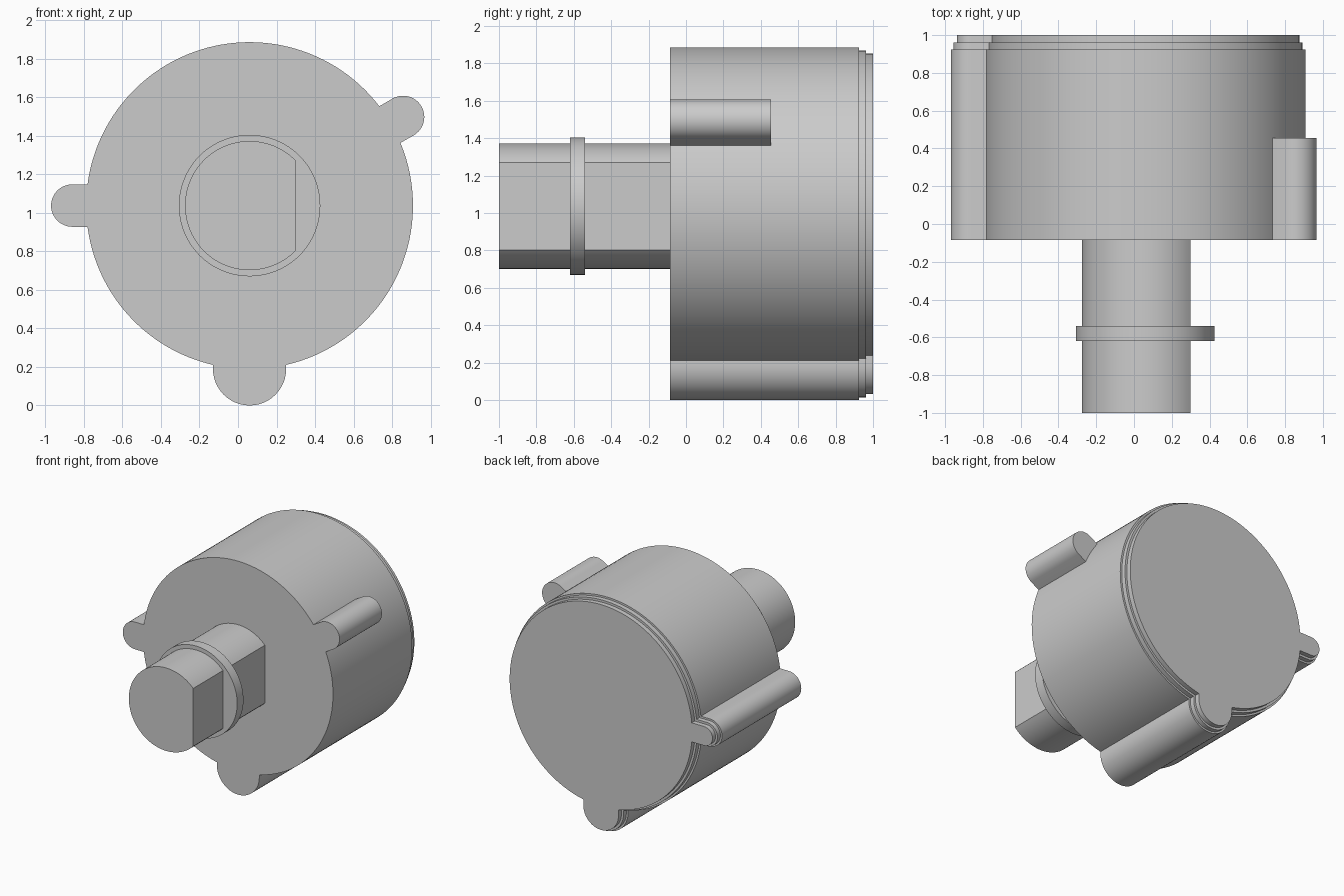
import bpy, bmesh
from math import sin, cos, asin, acos, radians, pi, tau

if "Cube" in bpy.data.objects:
    bpy.data.objects.remove(bpy.data.objects["Cube"])

CX, CZ = 0.06, 1.037       # main axis
BODY_R = 0.848
FRONT = -0.085

grey = bpy.data.materials.new("plain grey")
grey.use_nodes = True
colour = (0.6, 0.6, 0.6, 1)
grey.diffuse_color = colour
grey.node_tree.nodes["Principled BSDF"].inputs["Base Color"].default_value = colour


def arc(radius, start, end, steps, centre=(0, 0)):
    return [(centre[0] + radius * cos(start + (end - start) * i / steps),
             centre[1] + radius * sin(start + (end - start) * i / steps))
            for i in range(steps + 1)]


def lug_cap(angle, dist, radius):
    """Rounded end of a lug pointing outwards at the given angle."""
    centre = (dist * cos(angle), dist * sin(angle))
    return arc(radius, angle - pi / 2, angle + pi / 2, 24, centre)


def loft(name, sections):
    """Join matching outlines, each given as (y, points), and cap both ends."""
    bm = bmesh.new()
    rings = [[bm.verts.new((CX + x, y, CZ + z)) for x, z in pts] for y, pts in sections]
    for a, b in zip(rings, rings[1:]):
        for i in range(len(a)):
            j = (i + 1) % len(a)
            bm.faces.new((a[i], a[j], b[j], b[i]))
    bm.faces.new(rings[0])
    bm.faces.new(rings[-1])
    bmesh.ops.recalc_face_normals(bm, faces=bm.faces)
    mesh = bpy.data.meshes.new(name)
    bm.to_mesh(mesh)
    bm.free()
    mesh.materials.append(grey)
    obj = bpy.data.objects.new(name, mesh)
    bpy.context.collection.objects.link(obj)
    bpy.ops.object.select_all(action="DESELECT")
    obj.select_set(True)
    bpy.context.view_layer.objects.active = obj
    bpy.ops.object.shade_smooth_by_angle(angle=radians(25))
    return obj


# Full-length lugs: angle, centre distance, radius
LUGS = [(pi, 0.92, 0.11), (1.5 * pi, 0.847, 0.19)]


def body_outline(inset):
    big = BODY_R - inset
    points = []
    for k, (angle, dist, radius) in enumerate(LUGS):
        r = radius - inset
        half = asin(r / big)
        following = LUGS[(k + 1) % len(LUGS)]
        stop = following[0] + (tau if k == len(LUGS) - 1 else 0)
        stop -= asin((following[2] - inset) / big)
        points += lug_cap(angle, dist, r)
        points += arc(big, angle + half, stop, 32 if k == 0 else 96)
    return points


# Housing with two stepped rims at the back
full, rim, end = (body_outline(d) for d in (0, 0.015, 0.033))
loft("housing", [(FRONT, full), (0.925, full), (0.925, rim),
                 (0.962, rim), (0.962, end), (1.0, end)])

# Short lug, its inner edge following the housing
angle, radius = radians(30), 0.11
half = asin(radius / BODY_R)
loft_points = lug_cap(angle, 0.92, radius) + arc(BODY_R - 0.003, angle + half, angle - half, 8)
loft("short_lug", [(FRONT, loft_points), (0.455, loft_points)])

# Shaft with a flat on its left side
half = acos(0.24 / 0.335)
shaft = arc(0.335, half, tau - half, 80)
loft("shaft", [(-1.0, shaft), (FRONT + 0.02, shaft)])

# Collar around the shaft
collar = arc(0.367, 0, tau, 96)[:-1]
loft("collar", [(-0.62, collar), (-0.54, collar)])
